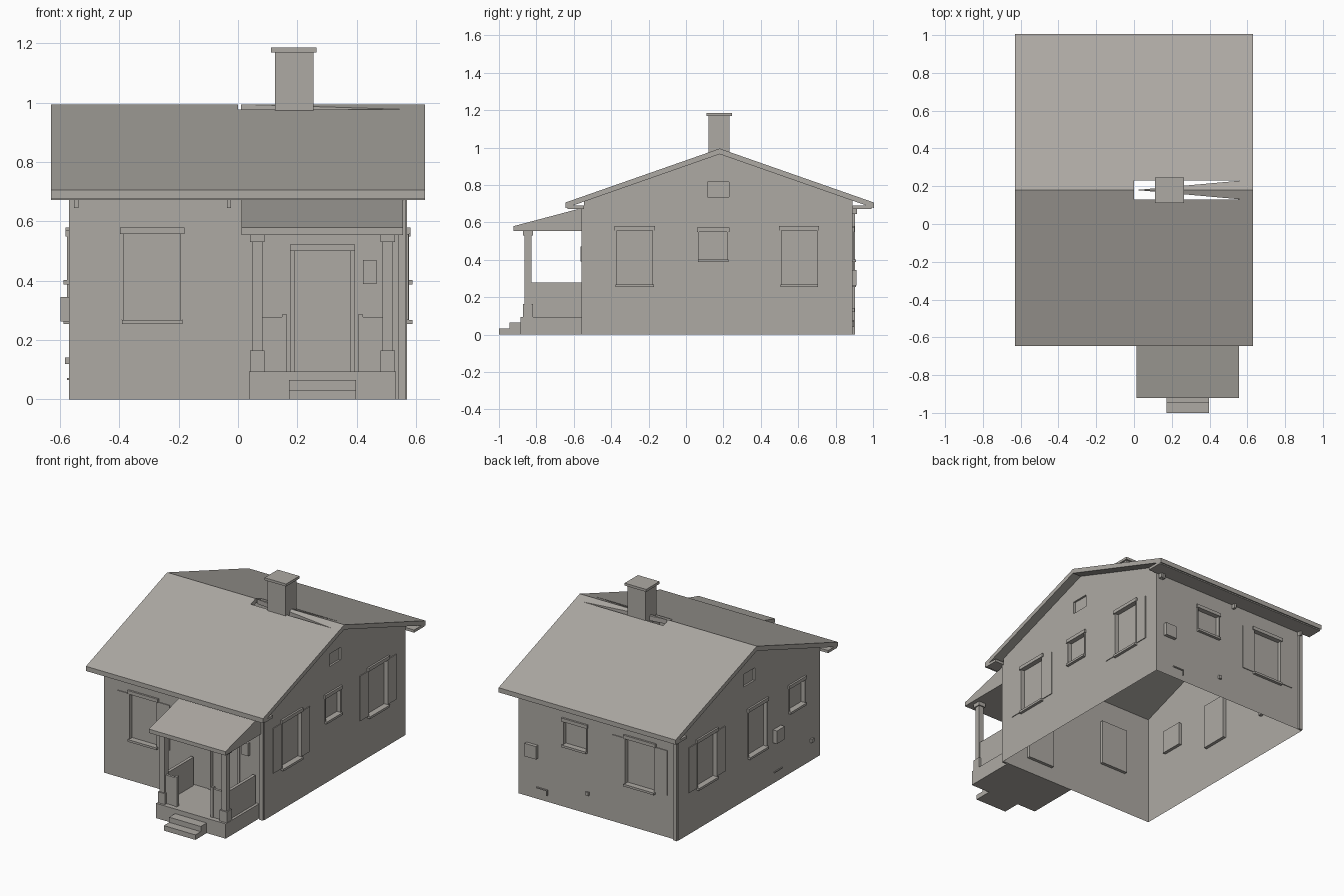
import bpy
import bmesh

if "Cube" in bpy.data.objects:
    bpy.data.objects.remove(bpy.data.objects["Cube"], do_unlink=True)

plaster = bpy.data.materials.new("warm grey")
plaster.use_nodes = True
COLOUR = (0.42, 0.40, 0.37, 1)
plaster.diffuse_color = COLOUR
plaster.node_tree.nodes["Principled BSDF"].inputs["Base Color"].default_value = COLOUR

# House dimensions
WX, FRONT, BACK = 0.57, -0.545, 0.89
RIDGE_Y, RIDGE_Z, SLOPE, ROOF_T = 0.18, 0.995, 0.35, 0.03
ROOF_X, HALF = 0.63, 0.825


def roof_z(y):
    return RIDGE_Z - SLOPE * abs(y - RIDGE_Y)


def finish(name, bm):
    bmesh.ops.recalc_face_normals(bm, faces=bm.faces)
    mesh = bpy.data.meshes.new(name)
    bm.to_mesh(mesh)
    bm.free()
    mesh.materials.append(plaster)
    ob = bpy.data.objects.new(name, mesh)
    bpy.context.collection.objects.link(ob)
    return ob


def extrude(name, points, offset):
    """Extrude a closed outline by an offset."""
    bm = bmesh.new()
    face = bm.faces.new([bm.verts.new(p) for p in points])
    res = bmesh.ops.extrude_face_region(bm, geom=[face], use_keep_orig=True)
    verts = [g for g in res["geom"] if isinstance(g, bmesh.types.BMVert)]
    bmesh.ops.translate(bm, verts=verts, vec=offset)
    return finish(name, bm)


def box(name, x0, x1, y0, y1, z0, z1):
    x0, x1 = sorted((x0, x1))
    y0, y1 = sorted((y0, y1))
    outline = [(x0, y0, z0), (x1, y0, z0), (x1, y1, z0), (x0, y1, z0)]
    return extrude(name, outline, (0, 0, z1 - z0))


def on_wall(name, side, a0, a1, z0, z1, out, inward=0.0):
    """Box on a wall: a runs along the wall, out is how far it stands proud."""
    if side == "front":
        return box(name, a0, a1, FRONT + inward, FRONT - out, z0, z1)
    if side == "back":
        return box(name, a0, a1, BACK - inward, BACK + out, z0, z1)
    s = 1 if side == "left" else -1
    return box(name, s * (WX - inward), s * (WX + out), a0, a1, z0, z1)


cutters = []


def recess(side, a0, a1, z0, z1, depth=0.02):
    ob = on_wall("recess_cutter", side, a0, a1, z0, z1, 0.02, depth)
    ob.hide_render = True
    cutters.append(ob)


def window(side, a0, a1, z0, z1, shutters=False):
    recess(side, a0, a1, z0, z1)
    n = side + "_window_"
    on_wall(n + "header", side, a0 - 0.012, a1 + 0.012, z1, z1 + 0.022, 0.012)
    on_wall(n + "sill", side, a0 - 0.006, a1 + 0.006, z0 - 0.014, z0, 0.018)
    for e, d in ((a0, -1), (a1, 1)):
        lo, hi = sorted((e, e + d * 0.007))
        on_wall(n + "jamb", side, lo, hi, z0, z1, 0.006)
        if shutters:
            lo, hi = sorted((e + d * 0.007, e + d * 0.09))
            on_wall(n + "shutter", side, lo, hi, z0, z1, 0.005)


# Windows, gable vents and door
TALL, SMALL = (0.268, 0.558), (0.402, 0.55)
window("front", -0.385, -0.193, *TALL, shutters=True)
window("left", -0.37, -0.178, *TALL, shutters=True)
window("left", 0.51, 0.70, *TALL, shutters=True)
window("left", 0.07, 0.22, *SMALL)
window("right", 0.51, 0.70, *TALL, shutters=True)
window("right", 0.0, 0.18, *TALL)
window("right", -0.385, -0.235, *SMALL)
window("back", -0.40, -0.195, *TALL, shutters=True)
window("back", 0.085, 0.245, *SMALL)
for side in ("left", "right"):
    recess(side, 0.115, 0.23, 0.735, 0.815, 0.012)
recess("front", 0.19, 0.38, 0.095, 0.5)
on_wall("door_header", "front", 0.175, 0.395, 0.5, 0.522, 0.012)
on_wall("door_jamb", "front", 0.38, 0.395, 0.095, 0.5, 0.006)
on_wall("door_jamb", "front", 0.175, 0.19, 0.095, 0.5, 0.006)

# Walls: gabled prism with recesses, then opened below and under the roof
eave_f, eave_b = roof_z(FRONT) - ROOF_T, roof_z(BACK) - ROOF_T
profile = [(-WX, FRONT, 0), (-WX, BACK, 0), (-WX, BACK, eave_b),
           (-WX, RIDGE_Y, RIDGE_Z - ROOF_T), (-WX, FRONT, eave_f)]
walls = extrude("walls", profile, (2 * WX, 0, 0))
for c in cutters:
    mod = walls.modifiers.new("recess", "BOOLEAN")
    mod.operation = "DIFFERENCE"
    mod.solver = "EXACT"
    mod.object = c
bpy.context.view_layer.update()
graph = bpy.context.evaluated_depsgraph_get()
cut_mesh = bpy.data.meshes.new_from_object(walls.evaluated_get(graph))
walls.modifiers.clear()
walls.data = cut_mesh
bm = bmesh.new()
bm.from_mesh(cut_mesh)
open_faces = [f for f in bm.faces
              if f.calc_center_median().z < 0.001 or 0.8 < f.normal.z < 0.97]
bmesh.ops.delete(bm, geom=open_faces, context="FACES")
bm.to_mesh(cut_mesh)
bm.free()
for c in cutters:
    bpy.data.objects.remove(c, do_unlink=True)

# Roof slopes with tapering slits beside the ridge, and boxed eaves
for name, s in (("front", -1), ("back", 1)):
    eave, slit = RIDGE_Y + s * HALF, RIDGE_Y + s * 0.05
    flat = [(-ROOF_X, eave), (ROOF_X, eave), (ROOF_X, RIDGE_Y), (0.01, RIDGE_Y),
            (0.57, slit), (0, slit), (0, RIDGE_Y), (-ROOF_X, RIDGE_Y)]
    extrude(name + "_roof", [(x, y, roof_z(y)) for x, y in flat], (0, 0, -ROOF_T))
    wall = FRONT if s < 0 else BACK
    tip = eave - s * 0.012
    soffit = [(-ROOF_X, wall, 0.673), (-ROOF_X, tip, 0.673),
              (-ROOF_X, tip, 0.69), (-ROOF_X, wall, 0.69)]
    extrude(name + "_soffit", soffit, (2 * ROOF_X, 0, 0))
    for x in (-0.545, -0.03, 0.527, 0.545):
        on_wall(name + "_eave_bracket", name, x - 0.007, x + 0.007, 0.645, 0.673, 0.025)

# Chimney
box("chimney", 0.125, 0.255, 0.12, 0.232, 0.94, 1.17)
box("chimney_cap", 0.112, 0.265, 0.11, 0.245, 1.17, 1.186)

# Downpipes
on_wall("front_downpipe", "front", 0.54, 0.567, 0, 0.673, 0.013)
on_wall("back_downpipe", "back", -0.567, -0.54, 0, 0.673, 0.014)

# Wall fittings
on_wall("porch_lamp", "front", 0.422, 0.467, 0.39, 0.47, 0.02)
on_wall("back_meter_box", "back", 0.43, 0.51, 0.262, 0.345, 0.022)
on_wall("right_meter_box", "right", -0.15, -0.07, 0.262, 0.345, 0.028)
on_wall("right_outlet", "right", -0.47, -0.445, 0.12, 0.142, 0.014)
on_wall("back_outlet", "back", 0.065, 0.085, 0.12, 0.142, 0.012)
on_wall("back_pipe", "back", 0.36, 0.44, 0.07, 0.077, 0.007)
on_wall("back_pipe_end", "back", 0.36, 0.367, 0.04, 0.07, 0.007)
on_wall("right_pipe", "right", -0.16, -0.08, 0.065, 0.072, 0.006)

# Porch floor and steps
box("porch_floor", 0.037, 0.532, -0.885, FRONT, 0, 0.095)
box("lower_step", 0.172, 0.397, -1.0, -0.885, 0, 0.032)
box("upper_step", 0.172, 0.397, -0.945, -0.885, 0.032, 0.065)

# Porch roof
extrude("porch_roof", [(0.012, -0.922, 0.555), (0.012, -0.922, 0.58),
                       (0.012, FRONT, 0.68), (0.012, FRONT, 0.555)], (0.544, 0, 0))

# Porch posts and low walls, mirrored about the porch centre
CX, PY = 0.285, -0.845
for s in (-1, 1):
    x = CX + s * 0.22
    box("porch_post", x - 0.018, x + 0.018, PY - 0.018, PY + 0.018, 0.165, 0.53)
    box("post_base", x - 0.025, x + 0.025, PY - 0.026, PY + 0.026, 0.095, 0.165)
    box("post_cap", x - 0.025, x + 0.025, PY - 0.026, PY + 0.026, 0.53, 0.555)
    box("porch_side_wall", x - 0.01, x + 0.01, PY, FRONT - 0.012, 0.095, 0.278)
    box("porch_front_wall", x, CX + s * 0.137, PY - 0.008, PY + 0.008, 0.095, 0.278)
    box("porch_wall_end", CX + s * 0.137, CX + s * 0.12, PY - 0.012, PY + 0.012, 0.095, 0.287)
